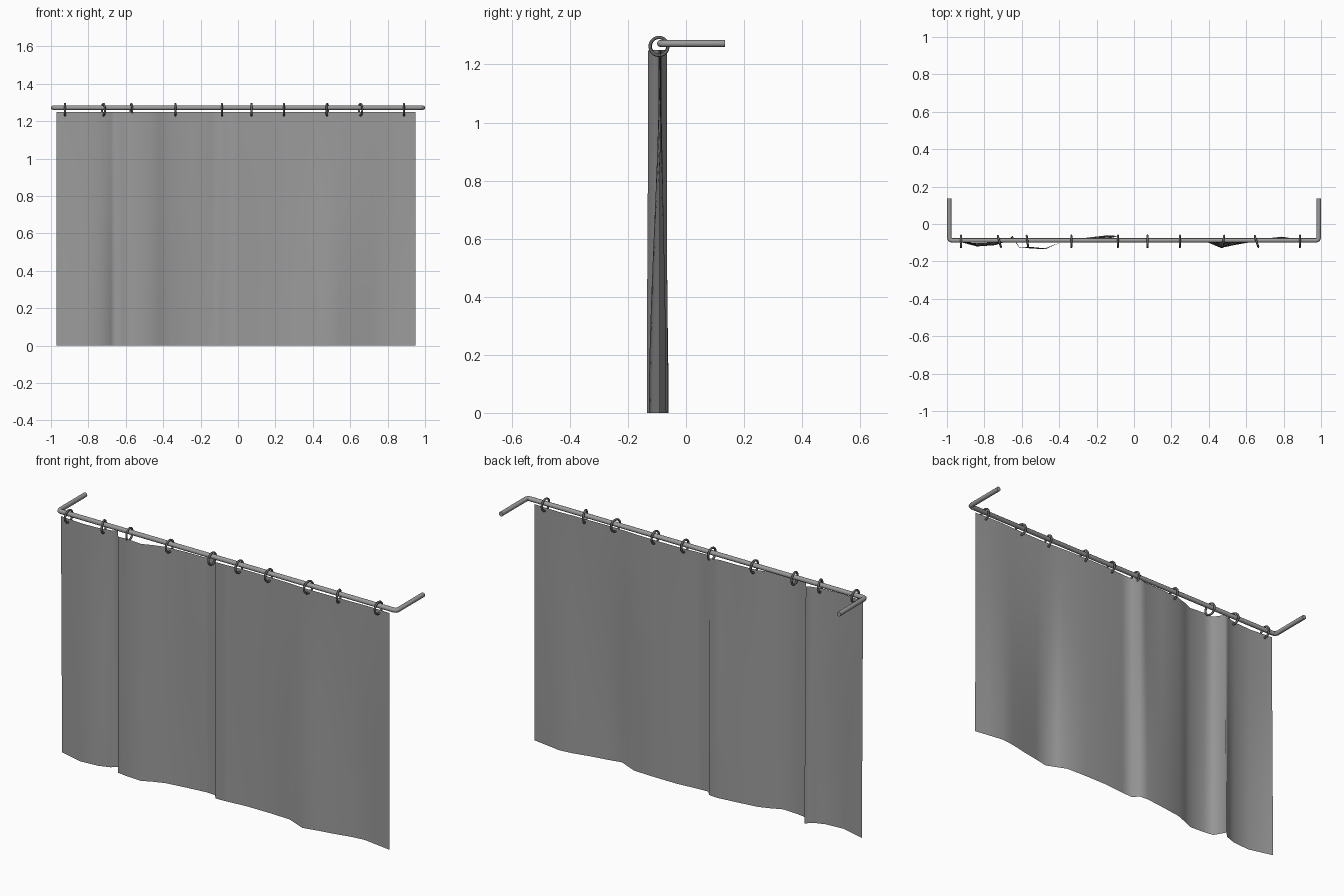
import bpy, bmesh, math
from mathutils import Vector

if "Cube" in bpy.data.objects:
    bpy.data.objects.remove(bpy.data.objects["Cube"])


def material(name, value):
    m = bpy.data.materials.new(name)
    m.use_nodes = True
    colour = (value, value, value, 1)
    m.diffuse_color = colour
    m.node_tree.nodes["Principled BSDF"].inputs["Base Color"].default_value = colour
    return m


def finish(name, bm, mat):
    mesh = bpy.data.meshes.new(name)
    bm.to_mesh(mesh)
    bm.free()
    mesh.materials.append(mat)
    for p in mesh.polygons:
        p.use_smooth = True
    ob = bpy.data.objects.new(name, mesh)
    bpy.context.collection.objects.link(ob)
    return ob


cloth = material("grey cloth", 0.33)
steel = material("grey steel", 0.33)
dark = material("dark ring steel", 0.13)

# Curtain: (x, y at hem, y at top) for each fold
HEIGHT, ROWS = 1.25, 10
folds = [(-.97, -.085, -.092), (-.84, -.12, -.103), (-.74, -.113, -.098),
         (-.68, -.092, -.085), (-.65, -.062, -.072), (-.615, -.122, -.125),
         (-.56, -.13, -.122), (-.475, -.135, -.13), (-.42, -.11, -.108),
         (-.36, -.088, -.09), (-.25, -.073, -.082), (-.14, -.06, -.08),
         (-.09, -.064, -.066), (-.065, -.094, -.094), (0, -.09, -.092),
         (.11, -.08, -.085), (.24, -.08, -.085), (.36, -.084, -.087),
         (.41, -.105, -.09), (.465, -.128, -.092), (.54, -.112, -.092),
         (.63, -.096, -.09), (.72, -.076, -.088), (.79, -.068, -.085),
         (.87, -.08, -.086), (.95, -.092, -.09)]
bm = bmesh.new()
grid = []
for r in range(ROWS + 1):
    t = r / ROWS
    s = t * t * (3 - 2 * t)
    grid.append([bm.verts.new((x, a + (b - a) * s, HEIGHT * t)) for x, a, b in folds])
for low, high in zip(grid, grid[1:]):
    for i in range(len(folds) - 1):
        bm.faces.new((low[i], low[i + 1], high[i + 1], high[i]))
finish("curtain", bm, cloth)

# Rod: bent at both ends, swept round section
R, SIDES, ROD_Z, ROD_Y = .012, 12, 1.272, -.088
half = [(.988, .135), (.988, ROD_Y + .014), (.984, ROD_Y + .004), (.974, ROD_Y)]
path = [Vector((-x, y, ROD_Z)) for x, y in half] + [Vector((x, y, ROD_Z)) for x, y in reversed(half)]
bm = bmesh.new()
loops = []
for i, p in enumerate(path):
    d = (path[min(i + 1, len(path) - 1)] - path[max(i - 1, 0)]).normalized()
    if i in (3, 4):
        d = Vector((1, 0, 0))
    side = d.cross(Vector((0, 0, 1)))
    loops.append([bm.verts.new(p + side * R * math.cos(k * math.tau / SIDES)
                               + Vector((0, 0, R * math.sin(k * math.tau / SIDES))))
                  for k in range(SIDES)])
for a, b in zip(loops, loops[1:]):
    for k in range(SIDES):
        n = (k + 1) % SIDES
        bm.faces.new((a[k], a[n], b[n], b[k]))
bm.faces.new(loops[0])
bm.faces.new(loops[-1])
bmesh.ops.recalc_face_normals(bm, faces=bm.faces)
rod = finish("curtain_rod", bm, steel)
rod.data.set_sharp_from_angle(angle=math.radians(50))

# Rings: (x, turn about the vertical in degrees)
rings = [(-.925, 0), (-.72, 16), (-.57, 7), (-.335, 0), (-.086, 0),
         (.072, 0), (.245, 0), (.477, -9), (.655, 18), (.887, 0)]
for i, (x, turn) in enumerate(rings):
    bpy.ops.mesh.primitive_torus_add(
        major_segments=20, minor_segments=8, major_radius=.031, minor_radius=.0055,
        location=(x, -.093, 1.262), rotation=(0, math.pi / 2, math.radians(turn)))
    ring = bpy.context.object
    ring.name = "curtain_ring_%d" % (i + 1)
    ring.data.materials.append(dark)
    bpy.ops.object.shade_smooth()
